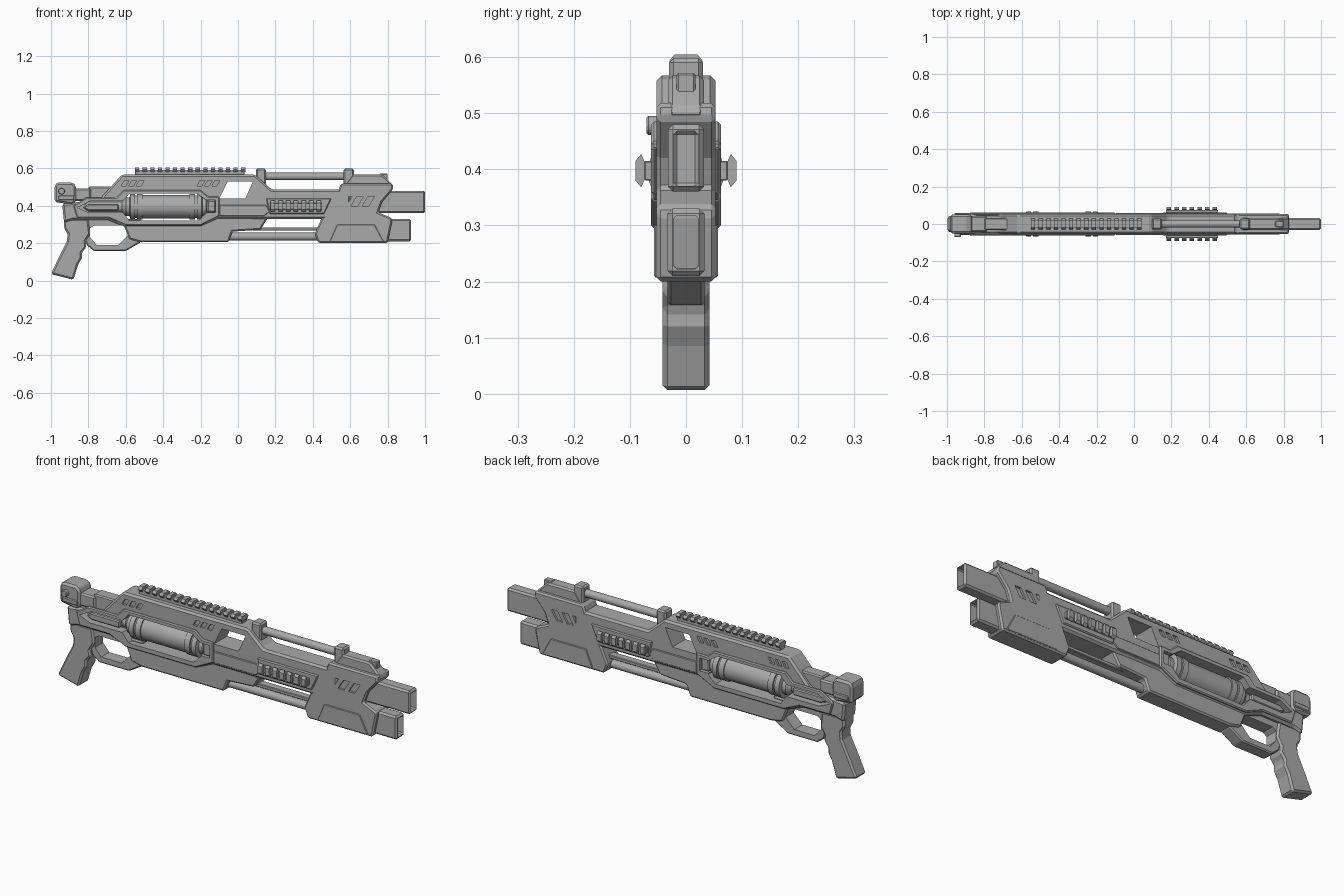
import bpy
import bmesh
import math
from mathutils import Vector

default_cube = bpy.data.objects.get("Cube")
if default_cube:
    bpy.data.objects.remove(default_cube, do_unlink=True)

# Single grey material
grey = bpy.data.materials.new("gunmetal grey")
grey.use_nodes = True
colour = (0.4, 0.4, 0.4, 1.0)
grey.diffuse_color = colour
grey.node_tree.nodes["Principled BSDF"].inputs["Base Color"].default_value = colour


def add_prism(bm, outline, near, far):
    """Extrude an (x, z) outline between two y values."""
    verts = [bm.verts.new((x, near, z)) for x, z in outline]
    face = bm.faces.new(verts)
    result = bmesh.ops.extrude_face_region(bm, geom=[face])
    moved = [g for g in result["geom"] if isinstance(g, bmesh.types.BMVert)]
    bmesh.ops.translate(bm, verts=moved, vec=Vector((0, far - near, 0)))


def finish(name, bm, smooth=False):
    bmesh.ops.recalc_face_normals(bm, faces=bm.faces)
    mesh = bpy.data.meshes.new(name)
    bm.to_mesh(mesh)
    bm.free()
    mesh.materials.append(grey)
    obj = bpy.data.objects.new(name, mesh)
    bpy.context.collection.objects.link(obj)
    if smooth:
        bpy.ops.object.select_all(action="DESELECT")
        obj.select_set(True)
        bpy.context.view_layer.objects.active = obj
        bpy.ops.object.shade_smooth_by_angle(angle=math.radians(35))
    return obj


def prisms(name, outlines, near, far, bevel=0.0, mirror=False, cutters=()):
    """Extruded part, optionally on both sides, bevelled and then cut."""
    bm = bmesh.new()
    for outline in outlines:
        add_prism(bm, outline, near, far)
        if mirror:
            add_prism(bm, outline, -far, -near)
    obj = finish(name, bm)
    if bevel:
        mod = obj.modifiers.new("edge bevel", "BEVEL")
        mod.width = bevel
        mod.segments = 1
        mod.limit_method = "ANGLE"
        mod.angle_limit = math.radians(30)
    for cutter in cutters:
        mod = obj.modifiers.new("cut", "BOOLEAN")
        mod.operation = "DIFFERENCE"
        mod.solver = "EXACT"
        mod.object = cutter
    if obj.modifiers:
        graph = bpy.context.evaluated_depsgraph_get()
        baked = bpy.data.meshes.new_from_object(obj.evaluated_get(graph))
        obj.modifiers.clear()
        obj.data = baked
    return obj


def solid(name, outline, half, bevel=0.008, cutters=()):
    return prisms(name, [outline], -half, half, bevel, False, cutters)


def rect(x0, x1, z0, z1):
    return [(x0, z0), (x1, z0), (x1, z1), (x0, z1)]


def slots(start, step, count, z0, z1, width, lean):
    return [[(x, z0), (x + width, z0), (x + width + lean, z1), (x + lean, z1)]
            for x in (start + step * i for i in range(count))]


def lathe(name, profile, z, sides=28):
    """Turn an (x, radius) profile around a lengthwise axis."""
    bm = bmesh.new()
    rings = []
    for x, r in profile:
        rings.append([bm.verts.new((x, r * math.cos(math.tau * i / sides),
                                    z + r * math.sin(math.tau * i / sides)))
                      for i in range(sides)])
    for a, b in zip(rings, rings[1:]):
        for i in range(sides):
            j = (i + 1) % sides
            bm.faces.new((a[i], a[j], b[j], b[i]))
    bm.faces.new(rings[0])
    bm.faces.new(rings[-1])
    return finish(name, bm, True)


def rod(name, x0, x1, z, r):
    return lathe(name, [(x0, r), (x1, r)], z, 20)


# Cutters
bay = prisms("bay_cutter", [[(-.62, .37), (-.58, .32), (-.21, .32), (-.17, .36),
                             (-.17, .43), (-.22, .465), (-.58, .465), (-.62, .42)]], -.2, .2)
channel = prisms("channel_cutter", [[(-.86, .39), (-.80, .365), (-.6, .365),
                                     (-.6, .425), (-.79, .425)],
                                    rect(-.19, -.12, .365, .43)], .015, .2, mirror=True)
window = prisms("window_cutter", [[(-.1, .44), (.04, .44), (.08, .53), (-.055, .53)]], -.2, .2)
vents = prisms("vent_cutter", slots(-.625, .04, 3, .505, .535, .025, .018)
               + slots(-.22, .04, 3, .505, .535, .025, .018), .042, .2, mirror=True)
front_vents = prisms("front_vent_cutter", slots(.545, .06, 3, .4, .45, .035, .03),
                     .042, .2, mirror=True)
guard_hole = prisms("guard_cutter", [[(-.79, .23), (-.755, .19), (-.64, .19), (-.59, .24),
                                      (-.59, .275), (-.61, .295), (-.77, .295), (-.79, .28)]],
                    -.2, .2)
barrel_bores = prisms("bore_cutter", [rect(.85, 1.1, .37, .468), rect(.8, 1.1, .222, .318)],
                      -.022, .022, 0.006)
cutters = [bay, channel, window, vents, front_vents, guard_hole, barrel_bores]

# Receiver
solid("upper_receiver", [(-.94, .41), (-.74, .435), (-.62, .567), (.09, .567), (.18, .487),
                         (.6, .487), (.6, .33), (-.11, .33), (-.2, .29), (-.61, .29),
                         (-.7, .325), (-.88, .325), (-.93, .31)],
      .053, 0.01, [bay, channel, window, vents])
prisms("bay_rim", [[(-.88, .40), (-.81, .445), (-.65, .445), (-.61, .485), (-.2, .485),
                    (-.16, .45), (-.1, .45), (-.1, .345), (-.2, .295), (-.6, .295),
                    (-.69, .335), (-.86, .335)]], .046, .062, 0.005, True, [bay, channel])
solid("lower_receiver", [(-.62, .32), (-.58, .22), (-.52, .205), (-.05, .205), (-.03, .262),
                         (.12, .272), (.16, .335), (-.1, .345), (-.2, .31), (-.6, .31)],
      .044, 0.008)
solid("trigger_guard", [(-.84, .33), (-.81, .19), (-.77, .158), (-.6, .158), (-.52, .205),
                        (-.52, .33)], .033, 0.006, [guard_hole])
prisms("side_strip", [[(-.1, .345), (.14, .345), (.17, .37), (.15, .405), (-.1, .405)]],
       .05, .058, 0.003, True)

# Grip and rear cap
solid("grip", [(-1, .035), (-.88, .004), (-.855, .085), (-.835, .12), (-.835, .15),
               (-.81, .18), (-.815, .21), (-.79, .25), (-.8, .33), (-.93, .33),
               (-.93, .28), (-.91, .25), (-.915, .21), (-.96, .12)], .042, 0.009)
solid("rear_cap", [(-.98, .42), (-.88, .405), (-.865, .43), (-.865, .505), (-.885, .525),
                   (-.965, .525), (-.98, .51)], .052, 0.012)
solid("rear_bridge", rect(-.88, -.785, .425, .492), .042, 0.008)
solid("rear_link", rect(-.8, -.66, .425, .502), .032, 0.006)
prisms("rear_latch", [rect(-.96, -.875, .43, .455)], .045, .058, 0.004, True)
knob_outline = [(-.943 + .018 * math.cos(math.tau * i / 10),
                 .478 + .018 * math.sin(math.tau * i / 10)) for i in range(10)]
prisms("rear_knob", [knob_outline], -.07, -.045, 0.003)

# Energy cylinder with end collars
half = [(-.62, .03), (-.60, .05), (-.58, .05), (-.575, .068), (-.55, .068), (-.55, .06),
        (-.54, .06), (-.54, .068), (-.51, .068), (-.51, .062)]
mirrored = [(-.77 - x, r) for x, r in reversed(half)]
lathe("energy_cylinder", [(-.83, .012), (-.8, .03)] + half + mirrored + [(-.13, .03)], .395)
prisms("cylinder_guide", [[(-.83, .39), (-.8, .375), (-.64, .375), (-.64, .41), (-.8, .41)]],
       .02, .05, 0.005, True)
solid("cylinder_clamp", rect(-.165, -.12, .365, .43), .05, 0.006)

# Top rail
solid("top_rail_base", rect(-.55, .035, .56, .592), .02, 0.002)


def rail_teeth(name, start, step, count, size, points, sides):
    """Chamfered rail teeth from a cross-section in (y, z)."""
    bm = bmesh.new()
    for side in sides:
        for i in range(count):
            x = start + step * i
            face = bm.faces.new([bm.verts.new((x, side * y, z)) for y, z in points])
            out = bmesh.ops.extrude_face_region(bm, geom=[face])
            moved = [g for g in out["geom"] if isinstance(g, bmesh.types.BMVert)]
            bmesh.ops.translate(bm, verts=moved, vec=Vector((size, 0, 0)))
    return finish(name, bm)


rail_teeth("top_rail_teeth", -.55, .0405, 15, .022,
           [(-.02, .58), (.02, .58), (.03, .593), (.02, .605), (-.02, .605), (-.03, .593)], (1,))

# Side rails
prisms("side_rail_plate", [[(.17, .355), (.46, .355), (.5, .44), (.15, .44)]],
       .05, .062, 0.005, True)
prisms("side_rail_base", [rect(.17, .45, .38, .415)], .058, .074, 0.002, True)
rail_teeth("side_rail_teeth", .175, .041, 7, .024,
           [(.06, .385), (.072, .385), (.08, .368), (.09, .38), (.09, .415),
            (.08, .427), (.072, .41), (.06, .41)], (1, -1))

# Fore-end
solid("fore_end", [(.55, .518), (.49, .36), (.45, .34), (.41, .25), (.43, .2), (.8, .2),
                   (.825, .32), (.82, .335), (.75, .365), (.77, .42), (.83, .49), (.825, .518)],
      .053, 0.009, [front_vents])
prisms("fore_end_panel", [[(.49, .207), (.53, .3), (.73, .3), (.78, .207)]],
       .05, .057, 0.003, True)
solid("front_ramp", [(.56, .5), (.61, .567), (.77, .567), (.83, .51), (.83, .49)], .032, 0.008)
solid("front_sight", rect(.755, .8, .53, .572), .017, 0.004)

# Barrels and tubes
prisms("upper_barrel", [rect(.7, 1, .36, .48)], -.032, .032, 0.009, False, [barrel_bores])
prisms("lower_barrel", [rect(.7, .925, .21, .33)], -.033, .033, 0.009, False, [barrel_bores])
rod("pump_tube", -.06, .46, .235, .021)
solid("pump_bar", rect(.08, .46, .267, .285), .02, 0.003)
rod("top_rod", .1, .62, .557, .02)
for i, x in enumerate((.095, .565)):
    solid("rod_clamp_%d" % (i + 1), [(x, .5), (x + .055, .5), (x + .055, .598), (x, .598)],
          .03, 0.008)

for cutter in cutters:
    bpy.data.objects.remove(cutter, do_unlink=True)
